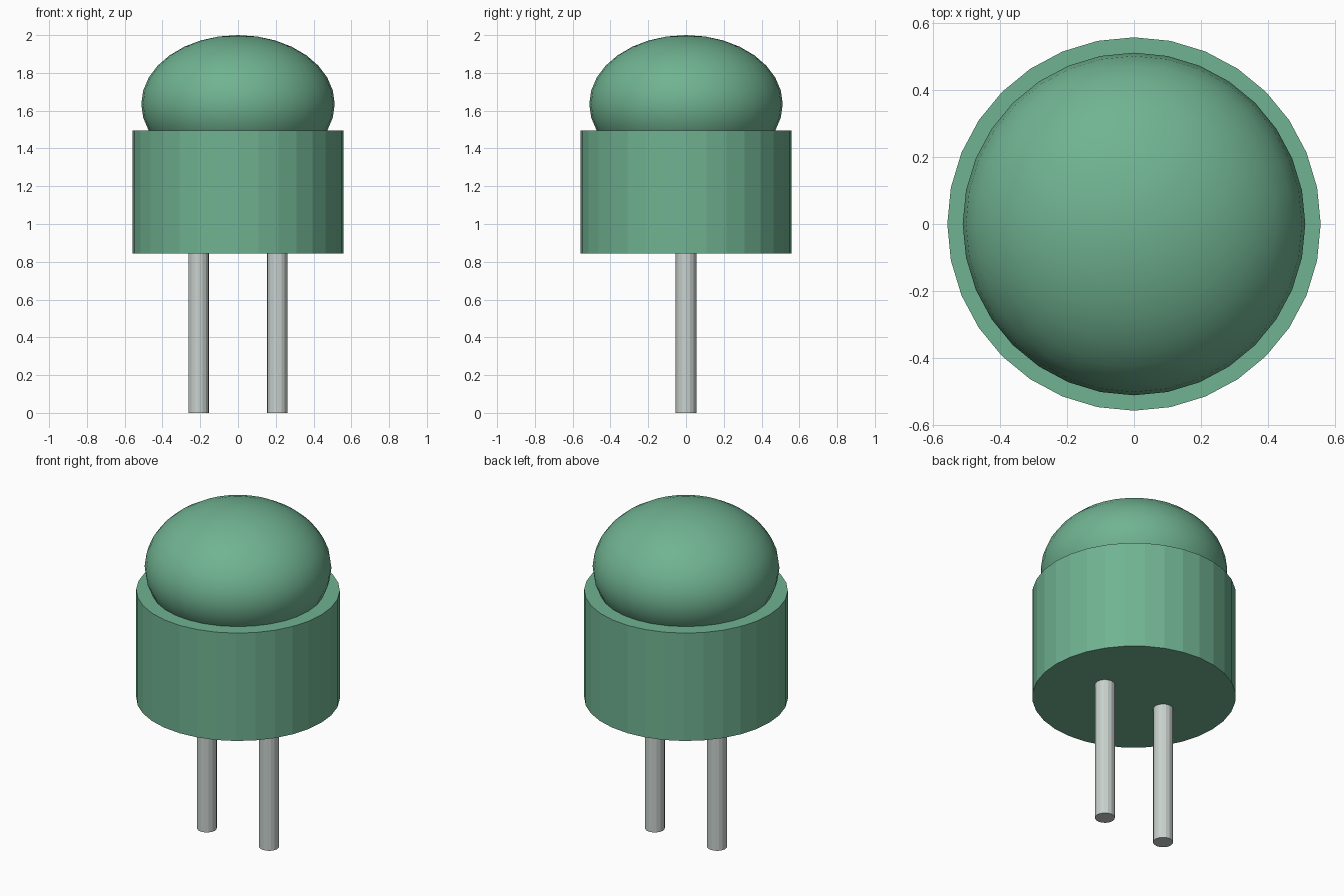
import bpy
import math

if "Cube" in bpy.data.objects:
    bpy.data.objects.remove(bpy.data.objects["Cube"])


def material(name, rgb):
    m = bpy.data.materials.new(name)
    m.diffuse_color = (*rgb, 1.0)
    m.use_nodes = True
    m.node_tree.nodes["Principled BSDF"].inputs["Base Color"].default_value = m.diffuse_color
    return m


green = material("soft green", (0.162, 0.45, 0.285))
metal = material("pale metal", (0.58, 0.64, 0.61))


def cylinder(name, x, radius, z0, z1, sides, mat):
    bpy.ops.mesh.primitive_cylinder_add(
        vertices=sides, radius=radius, depth=z1 - z0, location=(x, 0, (z0 + z1) / 2))
    ob = bpy.context.object
    ob.name = name
    ob.data.materials.append(mat)
    return ob


# Faceted body
BASE, RIM = 0.843, 1.495
cylinder("body", 0, 0.558, BASE, RIM, 32, green)

# Smooth flattened lens, partly sunk into the body
bpy.ops.mesh.primitive_uv_sphere_add(
    segments=32, ring_count=16, radius=1, location=(0, 0, 1.635))
lens = bpy.context.object
lens.name = "lens_dome"
lens.scale = (0.512, 0.512, 0.365)
bpy.ops.object.transform_apply(location=False, rotation=False, scale=True)
bpy.ops.object.shade_smooth()
lens.data.materials.append(green)

# Two wire legs, side by side
for side, x in (("left", -0.208), ("right", 0.208)):
    cylinder(side + "_leg", x, 0.055, 0, BASE + 0.01, 16, metal)
